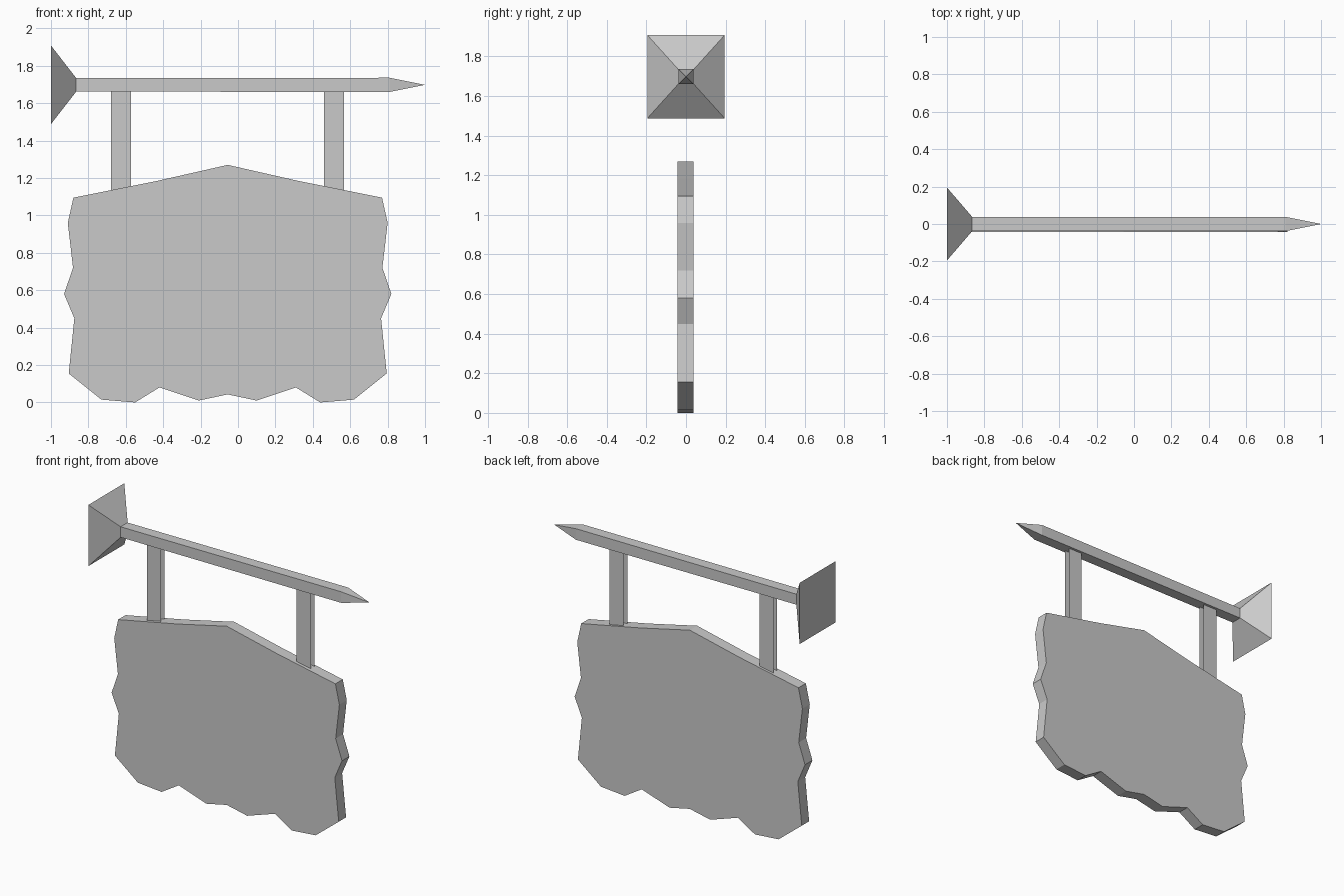
import bpy
import bmesh

cube = bpy.data.objects.get("Cube")
if cube:
    bpy.data.objects.remove(cube, do_unlink=True)

grey = bpy.data.materials.new("plain grey")
grey.use_nodes = True
colour = (0.59, 0.59, 0.59, 1)
grey.diffuse_color = colour
grey.node_tree.nodes["Principled BSDF"].inputs["Base Color"].default_value = colour


def finish(name, bm, fix_normals=True):
    """Turn a bmesh into a flat-shaded grey object."""
    if fix_normals:
        bmesh.ops.recalc_face_normals(bm, faces=bm.faces)
    mesh = bpy.data.meshes.new(name)
    bm.to_mesh(mesh)
    bm.free()
    mesh.materials.append(grey)
    obj = bpy.data.objects.new(name, mesh)
    bpy.context.collection.objects.link(obj)
    return obj


def square_loft(name, sections, tip=None):
    """Join square rings (x, half depth, half height) along the arm axis."""
    bm = bmesh.new()
    rings = [[bm.verts.new((x, sy * hy, ARM_Z + sz * hz))
              for sy, sz in ((-1, -1), (1, -1), (1, 1), (-1, 1))]
             for x, hy, hz in sections]
    bm.faces.new(rings[0])
    for a, b in zip(rings, rings[1:]):
        for i in range(4):
            j = (i + 1) % 4
            bm.faces.new((a[i], a[j], b[j], b[i]))
    if tip is None:
        bm.faces.new(rings[-1])
    else:
        point = bm.verts.new((tip, 0, ARM_Z))
        for i in range(4):
            bm.faces.new((rings[-1][i], rings[-1][(i + 1) % 4], point))
    return finish(name, bm)


ARM_Z = 1.698
SIGN_X = -0.055

# Flared wall bracket and pointed arm
square_loft("wall_bracket", [(-1, 0.195, 0.21), (-0.865, 0.038, 0.036)])
square_loft("arm", [(-0.865, 0.038, 0.036), (0.81, 0.038, 0.038)], tip=1)

# Ragged sign board: half outline from top centre to bottom centre, mirrored
half = [(0, 1.27), (0.375, 1.185), (0.825, 1.095), (0.855, 0.96),
        (0.827, 0.72), (0.875, 0.58), (0.82, 0.45), (0.85, 0.155),
        (0.675, 0.015), (0.495, 0), (0.365, 0.08), (0.155, 0.01), (0, 0.043)]
outline = half + [(-x, z) for x, z in reversed(half[1:-1])]
bm = bmesh.new()
board = bm.faces.new([bm.verts.new((SIGN_X + x, -0.043, z)) for x, z in outline])
back = bmesh.ops.extrude_face_region(bm, geom=[board])["geom"]
bmesh.ops.translate(bm, vec=(0, 0.08, 0),
                    verts=[v for v in back if isinstance(v, bmesh.types.BMVert)])
finish("sign_board", bm)

# Hanging straps: a thin sheet in front and one behind on each side
for side, x in (("right", -0.625), ("left", 0.513)):
    bm = bmesh.new()
    for y in (-0.02, 0.02):
        corners = [(x - 0.054, 1.1), (x + 0.054, 1.1),
                   (x + 0.054, 1.68), (x - 0.054, 1.68)]
        if y > 0:
            corners.reverse()
        bm.faces.new([bm.verts.new((cx, y, cz)) for cx, cz in corners])
    finish(side + "_strap", bm, fix_normals=False)
